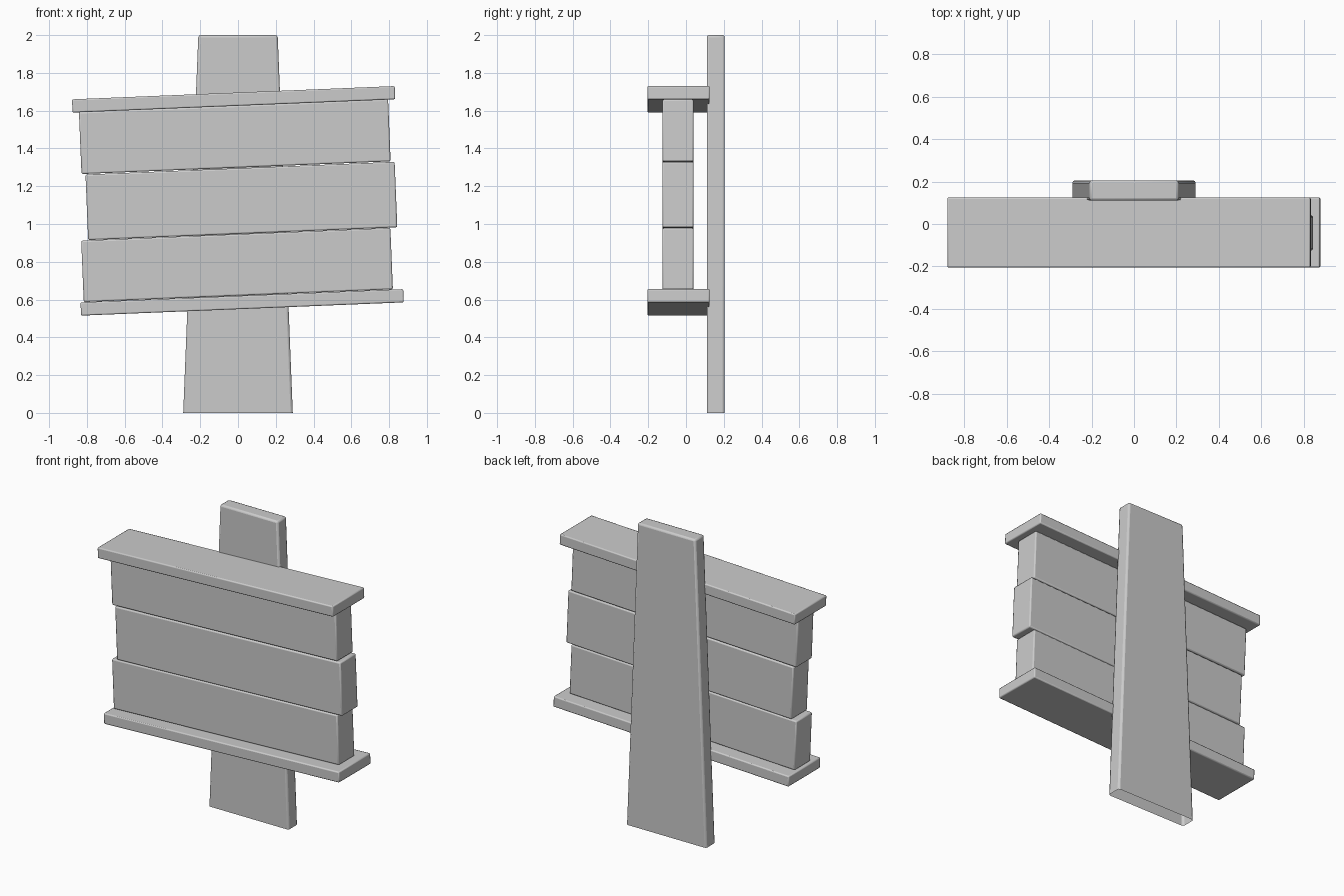
import bpy, bmesh
from math import radians, sin, cos

if "Cube" in bpy.data.objects:
    bpy.data.objects.remove(bpy.data.objects["Cube"])

TILT = radians(2.35)


def finish(name, bm, bevel=0.0, loc=(0, 0, 0), tilt=0.0):
    """Turn a bmesh into a bevelled, softly shaded object."""
    bmesh.ops.recalc_face_normals(bm, faces=bm.faces)
    mesh = bpy.data.meshes.new(name)
    bm.to_mesh(mesh)
    bm.free()
    ob = bpy.data.objects.new(name, mesh)
    bpy.context.collection.objects.link(ob)
    ob.location = loc
    ob.rotation_euler.y = -tilt
    if bevel:
        mod = ob.modifiers.new("edge_bevel", "BEVEL")
        mod.width = bevel
        mod.segments = 2
        mod.limit_method = "ANGLE"
    bpy.ops.object.select_all(action="DESELECT")
    ob.select_set(True)
    bpy.context.view_layer.objects.active = ob
    bpy.ops.object.shade_smooth_by_angle(angle=radians(40))
    return ob


def tilted_box(name, x, z, length, height, y0, y1, bevel):
    bm = bmesh.new()
    bmesh.ops.create_cube(bm, size=1)
    bmesh.ops.scale(bm, vec=(length, y1 - y0, height), verts=bm.verts)
    return finish(name, bm, bevel, (x, (y0 + y1) / 2, z), TILT)


# Tapered support post, open underneath
bm = bmesh.new()
bmesh.ops.create_cube(bm, size=1)
for v in bm.verts:
    half = 0.21 if v.co.z > 0 else 0.29
    v.co = (half if v.co.x > 0 else -half,
            0.205 if v.co.y > 0 else 0.11,
            2.0 if v.co.z > 0 else 0.0)
bottom = [f for f in bm.faces if all(v.co.z == 0 for v in f.verts)]
bmesh.ops.delete(bm, geom=bottom, context="FACES_ONLY")
finish("support_post", bm, 0.012)

# Rails above and below the boards
tilted_box("top_rail", -0.023, 1.66, 1.71, 0.07, -0.205, 0.125, 0.007)
tilted_box("bottom_rail", 0.022, 0.585, 1.71, 0.07, -0.205, 0.125, 0.007)

# Boards: name, centre x, centre z, height, strip offset, strip x ranges
boards = [
    ("top_board", -0.017, 1.462, 0.328, -0.005, [(-0.77, -0.07), (0.03, 0.71)]),
    ("middle_board", 0.018, 1.122, 0.347, 0.0,
     [(-0.76, -0.2), (-0.1, 0.19), (0.28, 0.77)]),
    ("bottom_board", -0.005, 0.783, 0.325, -0.018, [(-0.76, 0.52), (0.56, 0.74)]),
]
for name, x, z, height, offset, strips in boards:
    tilted_box(name, x, z, 1.638, height, -0.125, 0.04, 0.008)
    # Thin flat strips laid on the board front
    for i, (a, b) in enumerate(strips):
        mid = (a + b) / 2
        bm = bmesh.new()
        quad = [(-1, -1), (1, -1), (1, 1), (-1, 1)]
        verts = [bm.verts.new((sx * (b - a) / 2, 0, sz * 0.028)) for sx, sz in quad]
        bm.faces.new(verts)
        strip_z = z + offset + (mid - x) * sin(TILT) / cos(TILT)
        ob = finish(f"{name}_strip_{i + 1}", bm, 0, (mid, -0.127, strip_z), TILT)
        if ob.data.polygons[0].normal.y > 0:
            ob.data.flip_normals()
